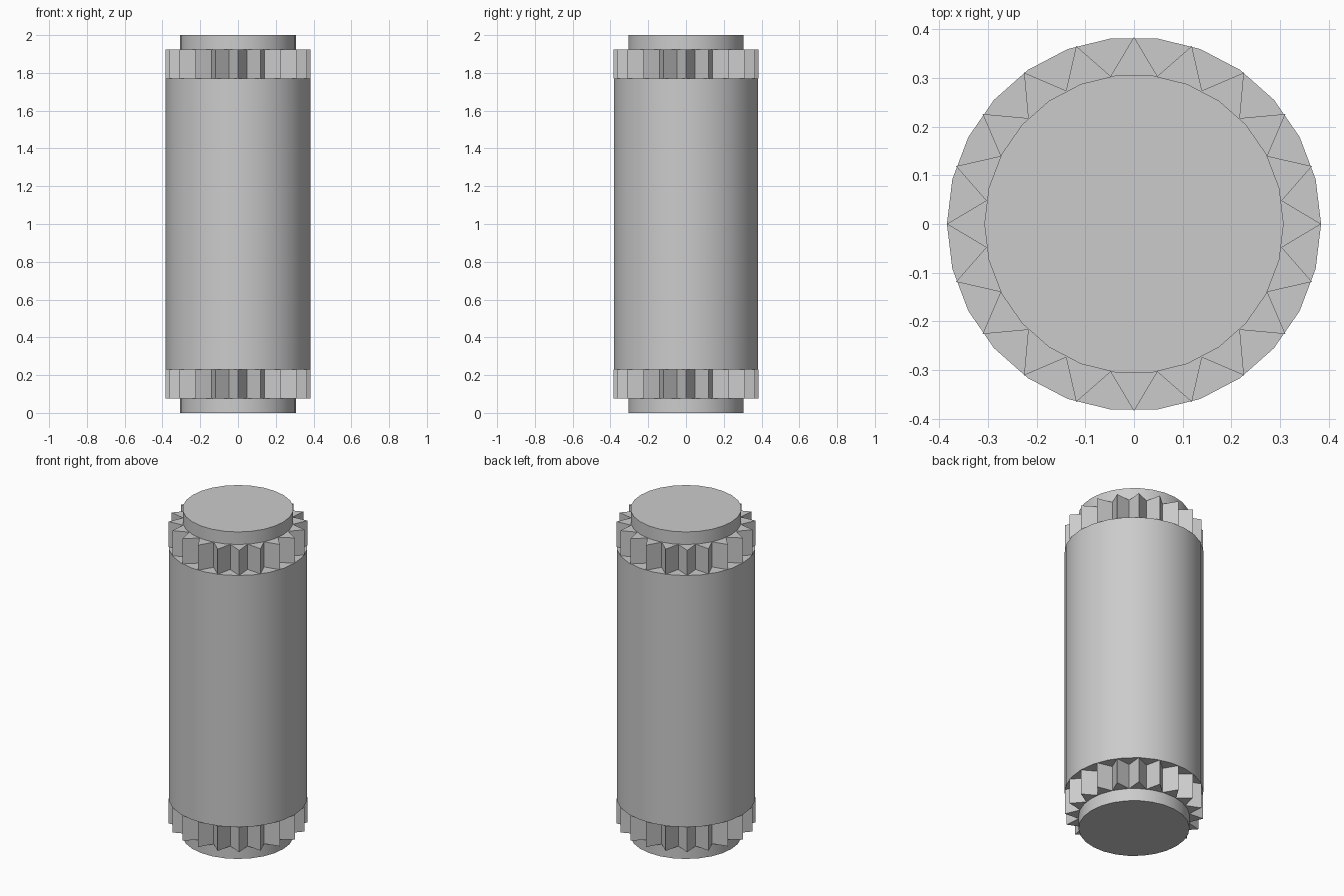
import bpy
import bmesh
import math

if "Cube" in bpy.data.objects:
    bpy.data.objects.remove(bpy.data.objects["Cube"])

UNIT = 2 / 13            # gear thickness; the body is ten of these long
BODY_R = 2.5 * UNIT
END_R = 2 * UNIT
SIDES = 26
TEETH = 20

grey = bpy.data.materials.new("plain_grey")
grey.use_nodes = True
colour = (0.6, 0.6, 0.6, 1)
grey.diffuse_color = colour
grey.node_tree.nodes["Principled BSDF"].inputs["Base Color"].default_value = colour


def ring(count, radii):
    """Points around the z axis, cycling through the given radii."""
    return [(radii[i % len(radii)] * math.cos(math.tau * i / count),
             radii[i % len(radii)] * math.sin(math.tau * i / count))
            for i in range(count)]


def prism(name, outline, z0, z1, smooth):
    """Extrude a closed outline from z0 to z1."""
    bm = bmesh.new()
    base = bm.faces.new([bm.verts.new((x, y, z0)) for x, y in outline])
    out = bmesh.ops.extrude_face_region(bm, geom=[base], use_keep_orig=True)
    top = [v for v in out["geom"] if isinstance(v, bmesh.types.BMVert)]
    bmesh.ops.translate(bm, verts=top, vec=(0, 0, z1 - z0))
    bmesh.ops.recalc_face_normals(bm, faces=bm.faces)
    mesh = bpy.data.meshes.new(name)
    bm.to_mesh(mesh)
    bm.free()
    mesh.materials.append(grey)
    obj = bpy.data.objects.new(name, mesh)
    bpy.context.collection.objects.link(obj)
    if smooth:
        bpy.ops.object.select_all(action='DESELECT')
        obj.select_set(True)
        bpy.context.view_layer.objects.active = obj
        bpy.ops.object.shade_smooth_by_angle(angle=math.radians(30))
    return obj


# Main roller body
prism("roller_body", ring(SIDES, [BODY_R]), 1.5 * UNIT, 11.5 * UNIT, True)

# Pointed-tooth gear and round end cap at each end
tooth_outline = ring(TEETH * 2, [BODY_R, END_R])
for end, gear_z, cap_z in (("lower", 0.5, 0), ("upper", 11.5, 12.5)):
    prism(end + "_gear", tooth_outline, gear_z * UNIT, (gear_z + 1) * UNIT, False)
    prism(end + "_end_cap", ring(SIDES, [END_R]), cap_z * UNIT, (cap_z + 0.5) * UNIT, True)
